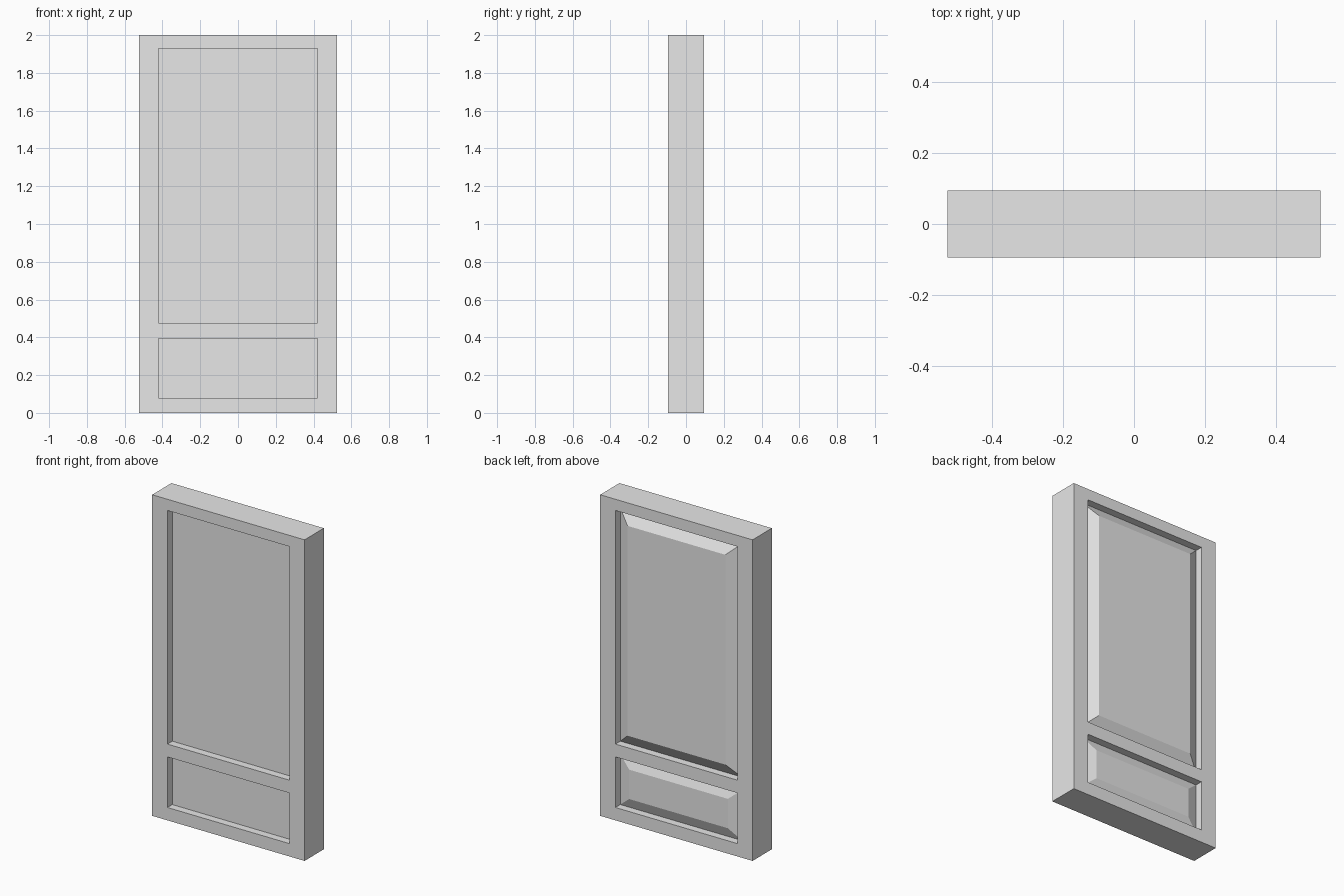
import bpy, bmesh
from mathutils import Vector

if "Cube" in bpy.data.objects:
    bpy.data.objects.remove(bpy.data.objects["Cube"], do_unlink=True)

HALF_W, HALF_D, HEIGHT = 0.525, 0.095, 2.0
OPEN_X = 0.42                       # half width of both openings
LOWER, UPPER = (0.08, 0.395), (0.475, 1.93)
PANEL_Y = 0.047                     # half thickness at the panel edges

grey = bpy.data.materials.new("plain_grey")
grey.use_nodes = True
grey.diffuse_color = (0.8, 0.8, 0.8, 1)
grey.node_tree.nodes["Principled BSDF"].inputs["Base Color"].default_value = (0.8, 0.8, 0.8, 1)


def finish(name, bm):
    bmesh.ops.recalc_face_normals(bm, faces=bm.faces[:])
    mesh = bpy.data.meshes.new(name)
    bm.to_mesh(mesh)
    bm.free()
    mesh.materials.append(grey)
    obj = bpy.data.objects.new(name, mesh)
    bpy.context.collection.objects.link(obj)
    return obj


# Door frame: a front grid without the opening cells, extruded to the back
def build_frame():
    bm = bmesh.new()
    xs = (-HALF_W, -OPEN_X, OPEN_X, HALF_W)
    zs = (0, *LOWER, *UPPER, HEIGHT)
    grid = [[bm.verts.new((x, -HALF_D, z)) for x in xs] for z in zs]
    for row in range(len(zs) - 1):
        for col in range(len(xs) - 1):
            if col == 1 and row in (1, 3):
                continue
            bm.faces.new((grid[row][col], grid[row][col + 1],
                          grid[row + 1][col + 1], grid[row + 1][col]))
    result = bmesh.ops.extrude_face_region(bm, geom=bm.faces[:], use_keep_orig=True)
    moved = [v for v in result["geom"] if isinstance(v, bmesh.types.BMVert)]
    bmesh.ops.translate(bm, verts=moved, vec=(0, 2 * HALF_D, 0))
    finish("door_frame", bm)


# Panel: flat at the front, raised with sloping borders at the back
def build_panel(name, z_range, inset_x, inset_z, raise_y):
    bottom, top = z_range
    mid, half_h = (bottom + top) / 2, (top - bottom) / 2
    bm = bmesh.new()
    bmesh.ops.create_cube(bm, size=2)
    bmesh.ops.scale(bm, verts=bm.verts[:], vec=(OPEN_X, PANEL_Y, half_h))
    back = max(bm.faces, key=lambda f: f.calc_center_median().y)
    field = bmesh.ops.extrude_discrete_faces(bm, faces=[back])["faces"][0]
    for v in field.verts:
        v.co.x *= 1 - inset_x / OPEN_X
        v.co.z *= 1 - inset_z / half_h
        v.co.y += raise_y
    bmesh.ops.translate(bm, verts=bm.verts[:], vec=Vector((0, 0, mid)))
    finish(name, bm)


build_frame()
build_panel("upper_panel", UPPER, 0.083, 0.074, 0.047)
build_panel("lower_panel", LOWER, 0.08, 0.066, 0.027)
